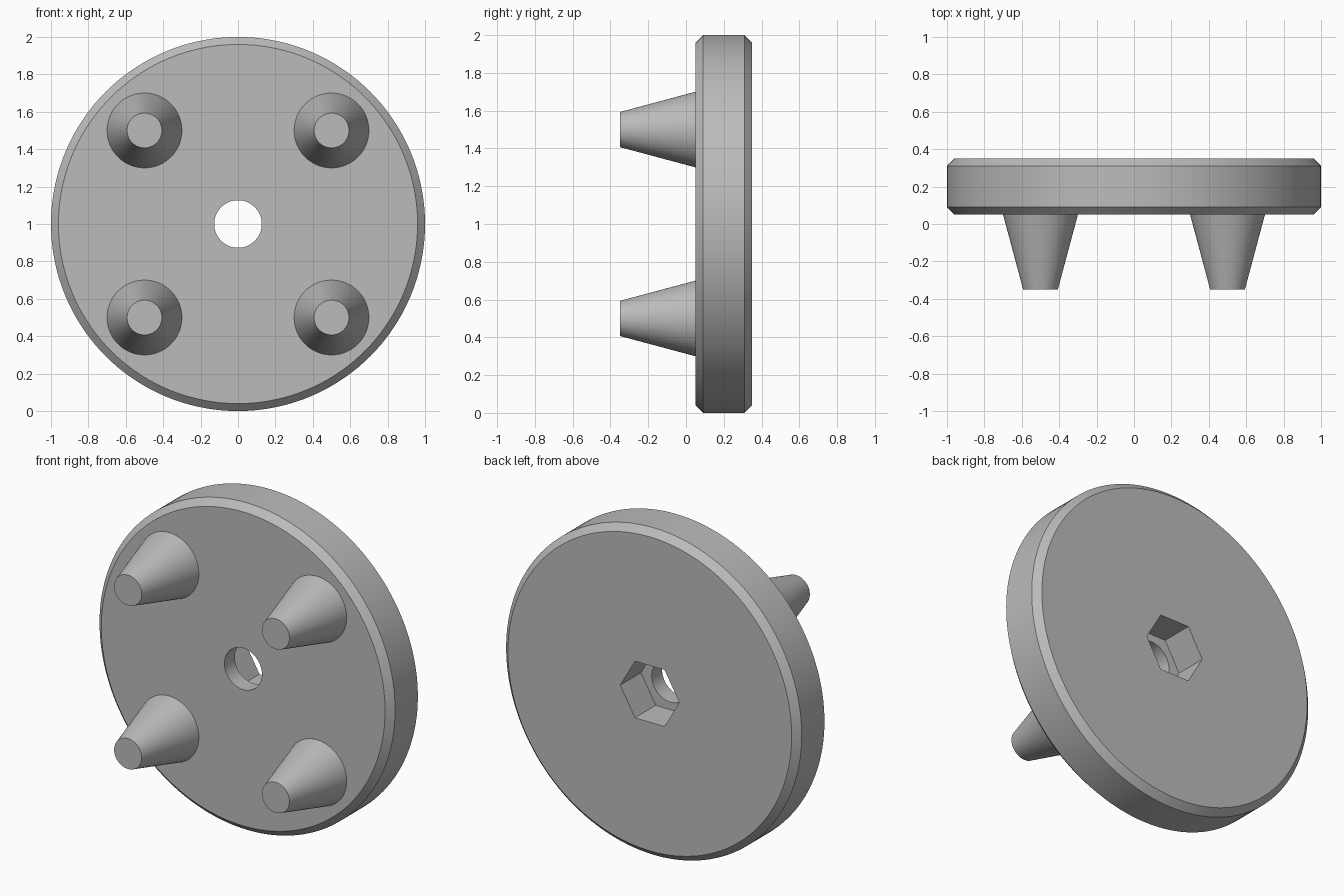
import bpy
import bmesh
from math import cos, sin, pi, radians

SEGMENTS = 144  # divisible by six, so the hexagon keeps true corners

cube = bpy.data.objects.get("Cube")
if cube:
    bpy.data.objects.remove(cube, do_unlink=True)

# Single plain grey
GREY = (0.5, 0.5, 0.5, 1.0)
grey = bpy.data.materials.new("plain_grey")
grey.use_nodes = True
grey.diffuse_color = GREY
grey.node_tree.nodes["Principled BSDF"].inputs["Base Color"].default_value = GREY


def outline(radius, sides):
    """Radii and angles of a circle, or of a hexagon with corners at +x and -x."""
    for i in range(SEGMENTS):
        a = 2 * pi * i / SEGMENTS
        if sides == 6:
            offset = a % (pi / 3) - pi / 6
            yield radius * cos(pi / 6) / cos(offset), a
        else:
            yield radius, a


def finish(bm, name, location):
    bmesh.ops.recalc_face_normals(bm, faces=bm.faces)
    mesh = bpy.data.meshes.new(name)
    bm.to_mesh(mesh)
    bm.free()
    mesh.materials.append(grey)
    obj = bpy.data.objects.new(name, mesh)
    obj.location = location
    bpy.context.collection.objects.link(obj)
    bpy.ops.object.select_all(action="DESELECT")
    obj.select_set(True)
    bpy.context.view_layer.objects.active = obj
    bpy.ops.object.shade_smooth_by_angle(angle=radians(25))
    return obj


def loft(name, rings, location, closed=False, cap=False):
    """Skin rings of (radius, y, sides) stacked along the y axis."""
    bm = bmesh.new()
    loops = [[bm.verts.new((r * cos(a), y, r * sin(a))) for r, a in outline(radius, sides)]
             for radius, y, sides in rings]
    pairs = list(zip(loops, loops[1:]))
    if closed:
        pairs.append((loops[-1], loops[0]))
    for p, q in pairs:
        for i in range(SEGMENTS):
            j = (i + 1) % SEGMENTS
            bm.faces.new((p[i], p[j], q[j], q[i]))
    if cap:
        bm.faces.new(loops[-1])
    return finish(bm, name, location)


# Chamfered disc with a round through hole and a hexagonal pocket in the back
ROUND, HEX = 0, 6
FRONT, BACK, FLOOR, BEVEL = 0.05, 0.35, 0.15, 0.04
loft("disc", [
    (0.127, FRONT, ROUND),
    (1 - BEVEL, FRONT, ROUND),
    (1, FRONT + BEVEL, ROUND),
    (1, BACK - BEVEL, ROUND),
    (1 - BEVEL, BACK, ROUND),
    (0.2, BACK, HEX),
    (0.2, FLOOR, HEX),
    (0.127, FLOOR, ROUND),
], (0, 0, 1), closed=True)

# Four tapered pegs on the front face
for side, x in (("left", 0.5), ("right", -0.5)):
    for level, z in (("upper", 1.5), ("lower", 0.5)):
        peg = loft(f"{level}_{side}_peg", [(0.2, FRONT, ROUND), (0.093, -0.35, ROUND)],
                   (x, 0, z), cap=True)
        # Open base: make sure the skin faces outward
        if peg.data.polygons[-1].normal.y > 0:
            peg.data.flip_normals()
